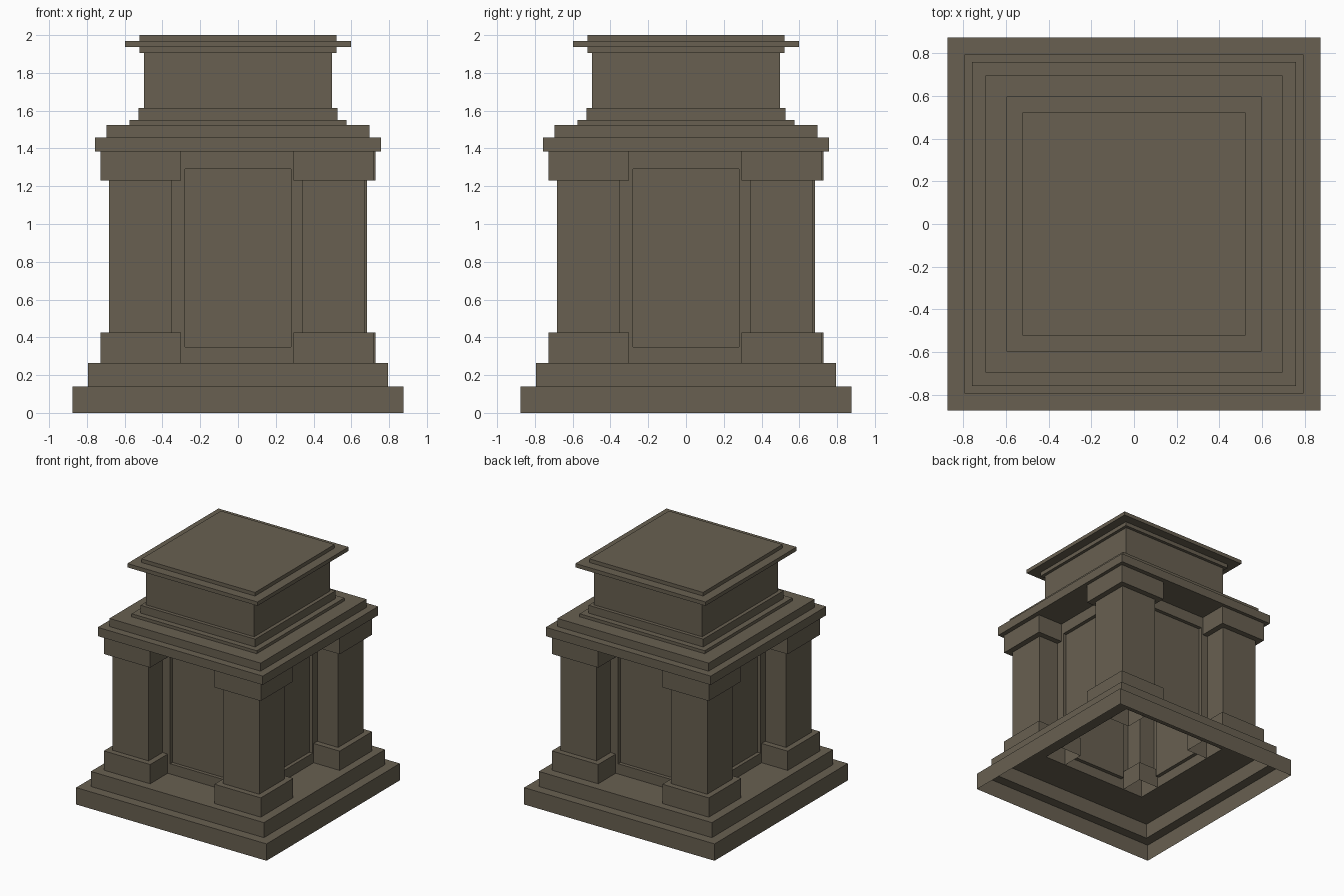
import bpy
import bmesh
from mathutils import Vector

if "Cube" in bpy.data.objects:
    bpy.data.objects.remove(bpy.data.objects["Cube"])

stone = bpy.data.materials.new("weathered brown stone")
stone.diffuse_color = (0.138, 0.117, 0.082, 1.0)
stone.use_nodes = True
stone.node_tree.nodes["Principled BSDF"].inputs["Base Color"].default_value = stone.diffuse_color

CORNERS = [(-1, -1), (1, -1), (1, 1), (-1, 1)]


def square_shell(profile, centre=(0, 0), cap=False):
    """Sweep a (half width, height) profile around a square; open underneath."""
    bm = bmesh.new()
    cx, cy = centre
    rings = [[bm.verts.new((cx + sx * h, cy + sy * h, z)) for sx, sy in CORNERS]
             for h, z in profile]
    for low, high in zip(rings, rings[1:]):
        for i in range(4):
            j = (i + 1) % 4
            bm.faces.new((low[i], low[j], high[j], high[i]))
    if cap:
        bm.faces.new(rings[-1])
    return bm


def finish(bm, name):
    bm.normal_update()
    mesh = bpy.data.meshes.new(name)
    bm.to_mesh(mesh)
    bm.free()
    mesh.materials.append(stone)
    obj = bpy.data.objects.new(name, mesh)
    bpy.context.collection.objects.link(obj)
    return obj


# Stepped base, ending in a ledge that meets the core walls
finish(square_shell([(0.875, 0), (0.875, 0.14), (0.795, 0.14),
                     (0.795, 0.265), (0.49, 0.265)]), "stepped_base")

# Core walls, each with one recessed panel
core = square_shell([(0.49, 0.265), (0.49, 1.385)])
core.normal_update()
walls = core.faces[:]
bmesh.ops.inset_individual(core, faces=walls, thickness=0.1)
for wall in walls:
    normal = wall.normal.copy()
    side = Vector((-normal.y, normal.x, 0))
    for v in wall.verts:
        across = 0.28 if v.co.dot(side) > 0 else -0.28
        height = 1.29 if v.co.z > 0.8 else 0.35
        v.co = normal * 0.49 + side * across + Vector((0, 0, height))
    new = bmesh.ops.extrude_discrete_faces(core, faces=[wall])["faces"][0]
    bmesh.ops.translate(core, verts=new.verts[:], vec=normal * -0.03)
finish(core, "panelled_core")

# Four corner pillars with a foot and a head block
x, y = -0.516, -0.507
for name in ("front_left", "front_right", "back_right", "back_left"):
    finish(square_shell([(0.213, 0.265), (0.213, 0.425), (0.166, 0.425),
                         (0.166, 1.23), (0.213, 1.23), (0.213, 1.385)],
                        (x, y)), name + "_pillar")
    x, y = -y, x

# Cornice, upper block and top plate
finish(square_shell([(0.49, 1.385), (0.758, 1.385), (0.758, 1.458),
                     (0.695, 1.458), (0.695, 1.525), (0.575, 1.525),
                     (0.575, 1.55), (0.527, 1.55), (0.527, 1.615),
                     (0.497, 1.615), (0.497, 1.905), (0.522, 1.905),
                     (0.522, 1.938), (0.598, 1.938), (0.598, 1.97),
                     (0.522, 1.97), (0.522, 2.0)], cap=True), "cornice_and_top")
